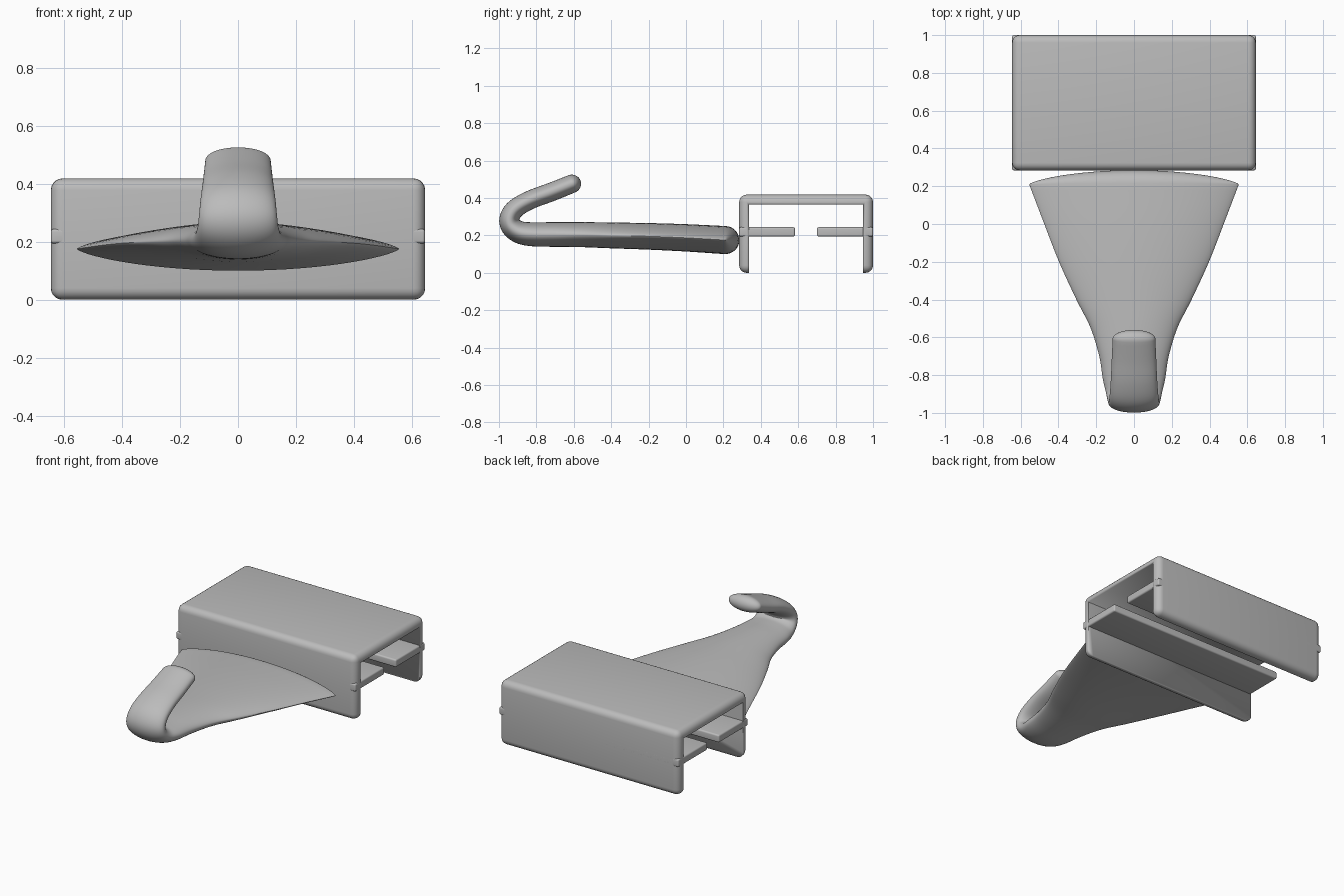
import bpy, bmesh, math
from mathutils import Vector

cube = bpy.data.objects.get("Cube")
if cube:
    bpy.data.objects.remove(cube, do_unlink=True)

grey = bpy.data.materials.new("plain_grey")
grey.use_nodes = True
grey.diffuse_color = (0.5, 0.5, 0.5, 1)
grey.node_tree.nodes["Principled BSDF"].inputs["Base Color"].default_value = (0.5, 0.5, 0.5, 1)


def finish(name, bm, angle):
    """Turn a bmesh into a named, smooth-shaded object."""
    bmesh.ops.recalc_face_normals(bm, faces=bm.faces)
    mesh = bpy.data.meshes.new(name)
    bm.to_mesh(mesh)
    bm.free()
    mesh.materials.append(grey)
    obj = bpy.data.objects.new(name, mesh)
    bpy.context.collection.objects.link(obj)
    bpy.ops.object.select_all(action='DESELECT')
    obj.select_set(True)
    bpy.context.view_layer.objects.active = obj
    bpy.ops.object.shade_smooth_by_angle(angle=math.radians(angle))
    return obj


def box(name, low, high, bevel=0.0):
    bm = bmesh.new()
    bmesh.ops.create_cube(bm, size=1)
    for v in bm.verts:
        v.co = Vector([lo + (c + 0.5) * (hi - lo) for c, lo, hi in zip(v.co, low, high)])
    if bevel:
        bmesh.ops.bevel(bm, geom=bm.edges[:], offset=bevel, segments=5,
                        profile=0.5, affect='EDGES')
    return finish(name, bm, 30)


# Bracket: rounded block with a channel cut through it along x
cutter = box("channel_cutter", (-1, 0.337, -0.5), (1, 0.946, 0.364))
cutter.hide_render = True
bracket = box("bracket_shell", (-0.645, 0.284, 0), (0.645, 1.0, 0.418), 0.04)
cut = bracket.modifiers.new("channel", 'BOOLEAN')
cut.operation = 'DIFFERENCE'
cut.solver = 'EXACT'
cut.object = cutter
bpy.ops.object.modifier_apply(modifier=cut.name)
bpy.data.objects.remove(cutter, do_unlink=True)

# Two inner ledges, running through the walls
box("front_ledge", (-0.645, 0.284, 0.194), (0.645, 0.583, 0.244), 0.01)
box("back_ledge", (-0.645, 0.7, 0.194), (0.645, 1.0, 0.244), 0.01)

# Hook stations: y, z, half width, half thickness, edge sharpness
STATIONS = [
    (0.21, 0.175, 0.555, 0.075, 0.72),
    (0.0, 0.187, 0.475, 0.073, 0.7),
    (-0.2, 0.195, 0.397, 0.071, 0.68),
    (-0.4, 0.2, 0.305, 0.069, 0.62),
    (-0.55, 0.204, 0.23, 0.067, 0.57),
    (-0.7, 0.205, 0.184, 0.066, 0.52),
    (-0.82, 0.206, 0.165, 0.064, 0.5),
    (-0.89, 0.217, 0.149, 0.06, 0.48),
    (-0.935, 0.25, 0.139, 0.056, 0.46),
    (-0.943, 0.295, 0.134, 0.053, 0.45),
    (-0.91, 0.345, 0.129, 0.051, 0.45),
    (-0.83, 0.391, 0.123, 0.05, 0.45),
    (-0.72, 0.432, 0.118, 0.05, 0.45),
    (-0.61, 0.476, 0.113, 0.049, 0.45),
]


def spline(rows, steps):
    """Smooth curve through all rows."""
    pts = [Vector(r) for r in rows]
    pts = [2 * pts[0] - pts[1]] + pts + [2 * pts[-1] - pts[-2]]
    out = []
    for a, b, c, d in zip(pts, pts[1:], pts[2:], pts[3:]):
        for i in range(steps):
            t = i / steps
            out.append(b + (c - a) * (t / 2)
                       + (2 * a - 5 * b + 4 * c - d) * (t * t / 2)
                       + (3 * b - a - 3 * c + d) * (t ** 3 / 2))
    return out + [pts[-2]]


SIDES, CAP = 64, 8
bm = bmesh.new()
path = spline(STATIONS, 6)


def ring(i, cap_angle=0.0, direction=0):
    """Lens section across the path; a cap angle rounds off an end."""
    y, z, w, t, p = path[i]
    ahead, behind = path[min(i + 1, len(path) - 1)], path[max(i - 1, 0)]
    tangent = Vector((0, ahead[0] - behind[0], ahead[1] - behind[1])).normalized()
    normal = Vector((0, -tangent.z, tangent.y))
    verts = []
    for k in range(SIDES):
        a = 2 * math.pi * k / SIDES
        s = math.sin(a)
        h = math.copysign(t * abs(s) ** (2 * p), s)
        co = Vector((w * math.cos(a), y, z)) + normal * h * math.cos(cap_angle)
        co += tangent * direction * abs(h) * math.sin(cap_angle)
        verts.append(bm.verts.new(co))
    return verts


angles = [math.pi / 2 * j / CAP for j in range(1, CAP + 1)]
rings = [ring(0, a, -1) for a in reversed(angles)]
rings += [ring(i) for i in range(len(path))]
rings += [ring(len(path) - 1, a, 1) for a in angles]
for r0, r1 in zip(rings, rings[1:]):
    for k in range(SIDES):
        n = (k + 1) % SIDES
        bm.faces.new((r0[k], r0[n], r1[n], r1[k]))
bmesh.ops.remove_doubles(bm, verts=bm.verts[:], dist=0.0001)
finish("hook", bm, 50)
